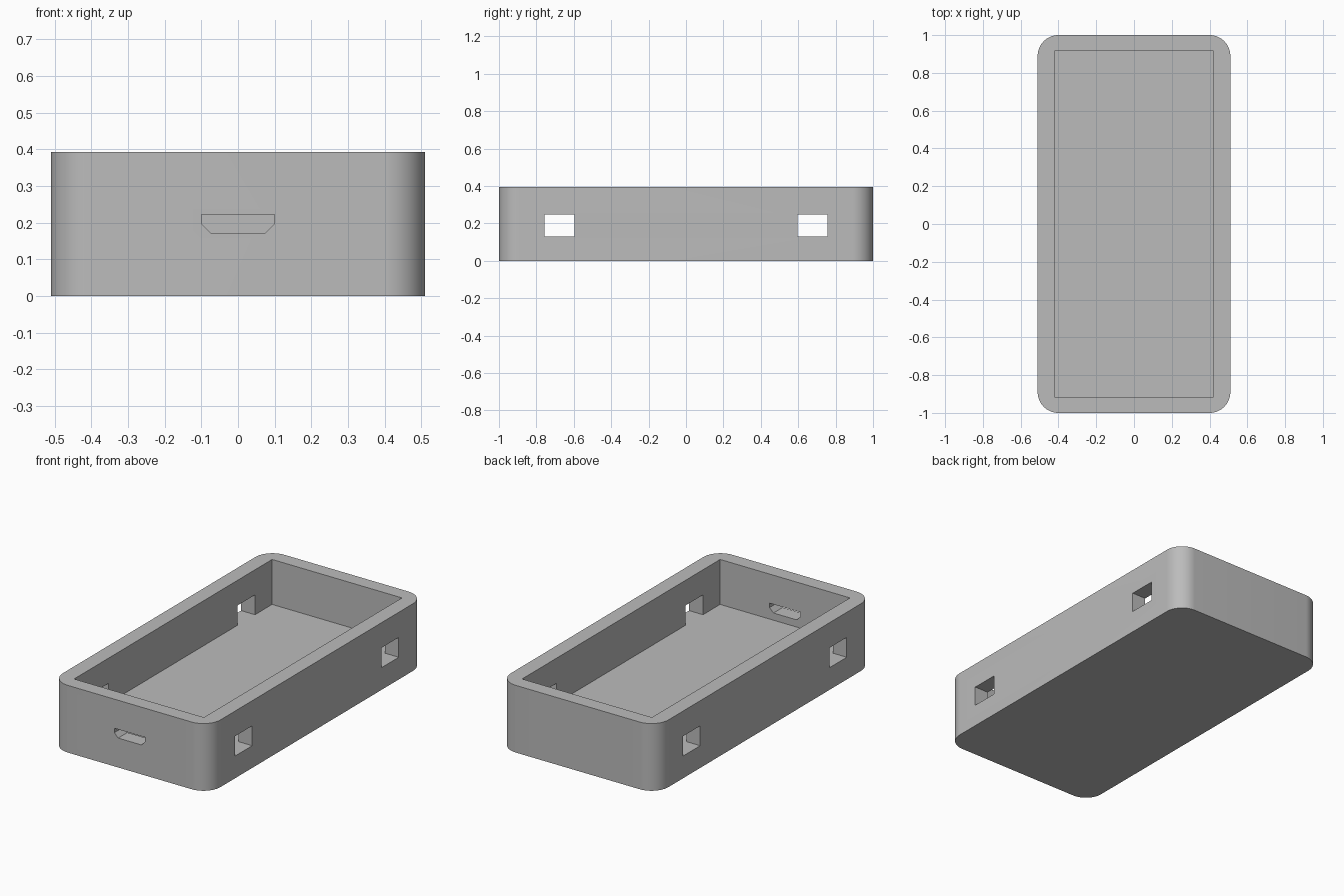
import bpy
import math

default = bpy.data.objects.get("Cube")
if default:
    bpy.data.objects.remove(default, do_unlink=True)

HALF_X, HALF_Y, HEIGHT = 0.51, 1.0, 0.393
RADIUS, FLOOR = 0.11, 0.13
IN_X, IN_Y = 0.42, 0.915

grey = bpy.data.materials.new("plain grey")
grey.use_nodes = True
colour = (0.5, 0.5, 0.5, 1)
grey.diffuse_color = colour
grey.node_tree.nodes["Principled BSDF"].inputs["Base Color"].default_value = colour


def prism(name, outline, place, start, end):
    """Extrude a 2D outline between two depths; place maps (u, v, depth) to xyz."""
    n = len(outline)
    verts = [place(u, v, d) for d in (start, end) for u, v in outline]
    faces = [list(range(n))[::-1], list(range(n, 2 * n))]
    faces += [[i, (i + 1) % n, (i + 1) % n + n, i + n] for i in range(n)]
    mesh = bpy.data.meshes.new(name)
    mesh.from_pydata(verts, [], faces)
    mesh.materials.append(grey)
    obj = bpy.data.objects.new(name, mesh)
    bpy.context.collection.objects.link(obj)
    return obj


def rectangle(u0, u1, v0, v1):
    return [(u0, v0), (u1, v0), (u1, v1), (u0, v1)]


def upright(u, v, d):
    return (u, v, d)


def sideways(u, v, d):
    return (d, u, v)


def lengthways(u, v, d):
    return (u, -d, v)


# Tray body with rounded vertical corners
STEPS = 16
outline = []
for quarter, (sx, sy) in enumerate([(1, 1), (-1, 1), (-1, -1), (1, -1)]):
    for i in range(STEPS + 1):
        a = (quarter + i / STEPS) * math.pi / 2
        outline.append((sx * (HALF_X - RADIUS) + RADIUS * math.cos(a),
                        sy * (HALF_Y - RADIUS) + RADIUS * math.sin(a)))
tray = prism("tray", outline, upright, 0, HEIGHT)

# Open cavity, side windows through both walls, and the front port
port = [(-0.075, 0.172), (0.075, 0.172), (0.1, 0.197),
        (0.1, 0.223), (-0.1, 0.223), (-0.1, 0.197)]
cutters = [prism("cavity_cutter", rectangle(-IN_X, IN_X, -IN_Y, IN_Y),
                 upright, FLOOR, HEIGHT + 0.2)]
for y in (-0.757, 0.597):
    cutters.append(prism("window_cutter", rectangle(y, y + 0.16, FLOOR, 0.246),
                         sideways, -0.7, 0.7))
cutters.append(prism("port_cutter", port, lengthways, 0.8, 1.2))

bpy.ops.object.select_all(action="DESELECT")
bpy.context.view_layer.objects.active = tray
tray.select_set(True)
for cutter in cutters:
    cutter.hide_render = True
    cut = tray.modifiers.new("cut", "BOOLEAN")
    cut.operation = "DIFFERENCE"
    cut.solver = "EXACT"
    cut.object = cutter
    bpy.ops.object.modifier_apply(modifier=cut.name)
    bpy.data.objects.remove(cutter, do_unlink=True)

# Smooth corners, crisp edges
bpy.ops.object.shade_smooth_by_angle(angle=math.radians(30))
